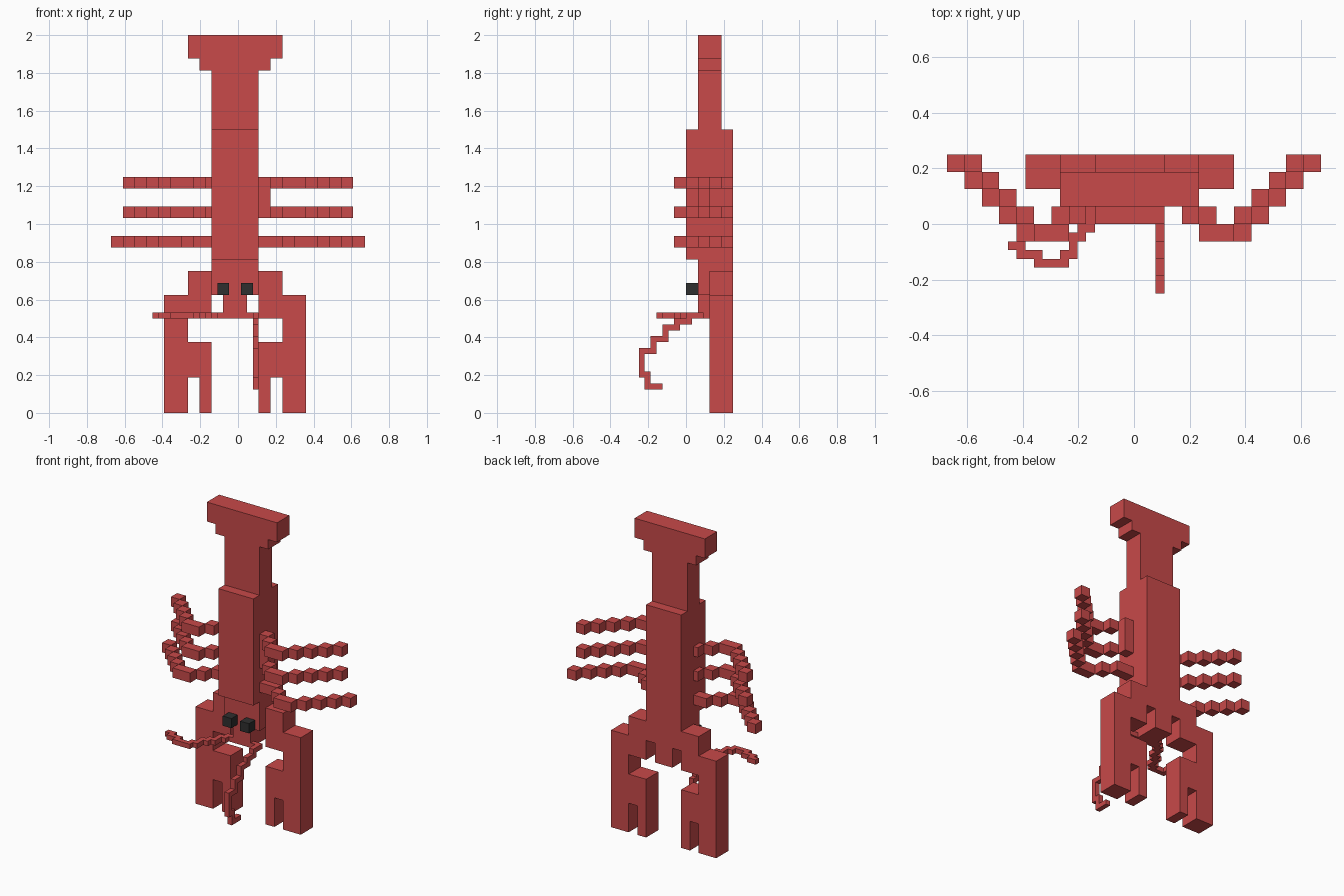
import bpy
import bmesh
from mathutils import Vector

cube = bpy.data.objects.get("Cube")
if cube:
    bpy.data.objects.remove(cube, do_unlink=True)

U = 1 / 16        # one voxel
SHIFT = -U / 4    # the body sits a quarter voxel off centre


def make_material(name, color):
    mat = bpy.data.materials.new(name)
    mat.use_nodes = True
    mat.diffuse_color = color
    mat.node_tree.nodes["Principled BSDF"].inputs["Base Color"].default_value = color
    return mat


red = make_material("shell red", (0.578, 0.067, 0.067, 1))
black = make_material("eye black", (0.028, 0.028, 0.028, 1))


def build(name, boxes, mat=red):
    """Join boxes given as (x range, y range, z range) in voxels into one part."""
    bm = bmesh.new()
    for ranges in boxes:
        low, high = (Vector([pick(r) for r in ranges]) for pick in (min, max))
        verts = bmesh.ops.create_cube(bm, size=1)["verts"]
        for v in verts:
            for i in range(3):
                v.co[i] = (high if v.co[i] > 0 else low)[i] * U
            v.co.x += SHIFT
    mesh = bpy.data.meshes.new(name)
    bm.to_mesh(mesh)
    bm.free()
    mesh.materials.append(mat)
    obj = bpy.data.objects.new(name, mesh)
    bpy.context.collection.objects.link(obj)


def flip(boxes, centre=0):
    return [((2 * centre - x[0], 2 * centre - x[1]), y, z) for x, y, z in boxes]


# Body, head and tail
build("body", [((-2, 2), (0, 4), (13, 24))])
build("head", [((-2, 2), (1, 4), (10, 13)), ((-1, 1), (1, 4), (8, 10))])
build("tail", [((-2, 2), (1, 3), (24, 29))])
build("tail_fan", [((-3, 3), (1, 3), (29, 30)), ((-4, 4), (1, 3), (30, 32))])

# Eyes
eye = [((0.5, 1.5), (0, 1), (10, 11))]
build("left_eye", eye, black)
build("right_eye", flip(eye), black)

# Arms with pincers
D = (2, 4)
claw = [((2, 4), D, (8, 12)), ((4, 6), D, (0, 10)),
        ((2, 4), D, (3, 6)), ((2, 3), D, (0, 3))]
build("left_claw", claw)
build("right_claw", flip(claw))


# Walking legs: bow forward, then step back outward
def leg(z, root):
    steps = [(root, 1), (1, 0), (2, -1), (1, 0), (1, 1), (1, 2), (1, 3)]
    x, boxes = 2, []
    for length, y in steps:
        boxes.append(((x, x + length), (y, y + 1), (z, z + 1)))
        x += length
    return boxes


for label, z, root in (("rear", 19, 1), ("middle", 16.5, 1), ("front", 14, 2)):
    build("left_" + label + "_leg", leg(z, root))
    build("right_" + label + "_leg", flip(leg(z, root), 0.25))
build("left_leg_link", [((2, 3), (1, 2), (17.5, 19))])

# Feelers, on a half voxel grid
H = 0.5


def half(a, b):
    return (a * H, b * H)


# Right feeler lies flat: x range, y range
flat = [(-3, -2, 2, 4), (-4, -3, 1, 3), (-5, -4, 0, 2), (-6, -4, -1, 0),
        (-7, -5, -2, -1), (-7, -6, -4, -2), (-8, -7, -4, -3), (-11, -7, -5, -4),
        (-13, -10, -4, -3), (-14, -12, -3, -2)]
build("right_feeler", [(half(a, b), half(c, d), (8, 8.5)) for a, b, c, d in flat])

# Left feeler hangs down: y range, z range
hang = [(0, 3, 16, 17), (-2, 1, 15, 16), (-4, -1, 14, 15), (-4, -3, 13, 14),
        (-6, -3, 12, 13), (-6, -5, 11, 12), (-8, -5, 10, 11), (-8, -7, 6, 10),
        (-7, -6, 4, 7), (-6, -4, 4, 5)]
build("left_feeler", [(half(3, 4), half(a, b), half(c, d)) for a, b, c, d in hang]
      + [(half(2, 3), half(2, 3), half(16, 17))])
